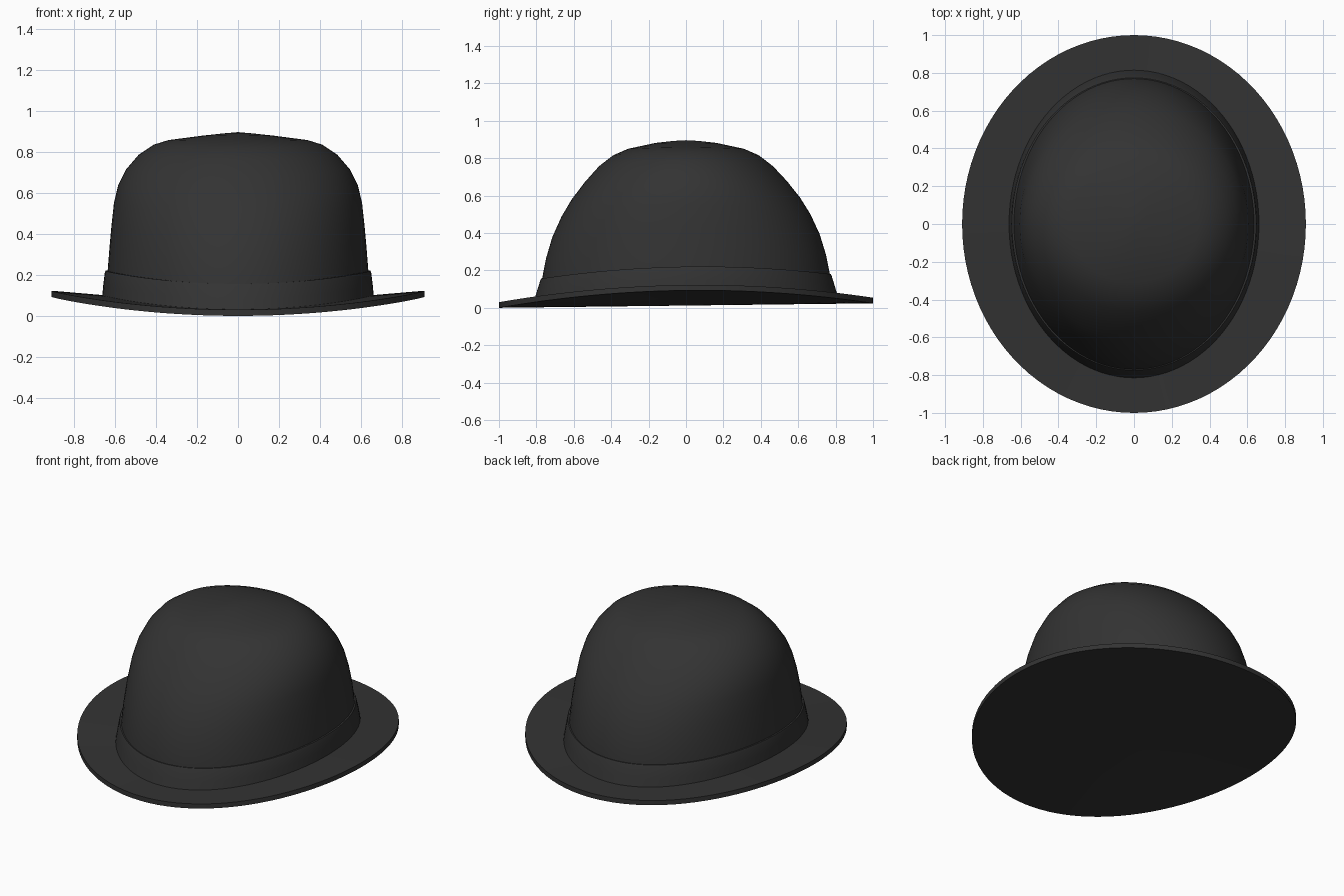
import bpy, bmesh, math

SEG = 96
felt = bpy.data.materials.new("black_felt")
felt.diffuse_color = (0.033, 0.033, 0.033, 1)


def lathe(name, rings, angle=30):
    """Skin oval rings (rx, z at sides, ry, z at front/back, back tilt).
    A ring with zero radius becomes a single pole."""
    bm = bmesh.new()
    loops = []
    for rx, zx, ry, zy, tilt in rings:
        if rx == 0:
            loops.append([bm.verts.new((0, 0, zy))])
            continue
        loop = []
        for i in range(SEG):
            t = 2 * math.pi * i / SEG
            c, s = math.cos(t), math.sin(t)
            loop.append(bm.verts.new((rx * c, ry * s, zy + (zx - zy) * c * c + tilt * s)))
        loops.append(loop)
    for a, b in zip(loops, loops[1:]):
        for i in range(SEG):
            j = (i + 1) % SEG
            if len(a) == 1:
                bm.faces.new((a[0], b[j], b[i]))
            elif len(b) == 1:
                bm.faces.new((a[i], a[j], b[0]))
            else:
                bm.faces.new((a[i], a[j], b[j], b[i]))
    bmesh.ops.recalc_face_normals(bm, faces=bm.faces)
    me = bpy.data.meshes.new(name)
    bm.to_mesh(me)
    bm.free()
    me.materials.append(felt)
    ob = bpy.data.objects.new(name, me)
    bpy.context.collection.objects.link(ob)
    bpy.ops.object.select_all(action='DESELECT')
    ob.select_set(True)
    bpy.context.view_layer.objects.active = ob
    bpy.ops.object.shade_smooth_by_angle(angle=math.radians(angle))
    return ob


# Brim: closed underside, thin rim turned up at the sides
lathe("brim", [
    (0, 0.012, 0, 0.012, 0),
    (0.45, 0.052, 0.5, 0.012, 0.006),
    (0.91, 0.093, 1.0, 0.012, 0.012),
    (0.91, 0.122, 1.0, 0.042, 0.012),
    (0.64, 0.099, 0.78, 0.042, 0.010),
])

# Hat band: sloping ribbon with a small ledge against the crown
lathe("hat_band", [
    (0.662, 0.098, 0.815, 0.040, 0.010),
    (0.657, 0.150, 0.800, 0.090, 0.011),
    (0.650, 0.208, 0.779, 0.158, 0.012),
    (0.646, 0.220, 0.774, 0.168, 0.012),
    (0.632, 0.220, 0.765, 0.168, 0.012),
])

# Crown: oval dome, boxier across the width than along the length
lathe("crown", [
    (0.640, 0.100, 0.780, 0.045, 0.010),
    (0.636, 0.215, 0.770, 0.165, 0.012),
    (0.626, 0.340, 0.748, 0.275, 0.010),
    (0.617, 0.440, 0.715, 0.385, 0.008),
    (0.605, 0.550, 0.665, 0.495, 0.006),
    (0.585, 0.635, 0.610, 0.585, 0.004),
    (0.545, 0.715, 0.540, 0.675, 0.002),
    (0.485, 0.785, 0.465, 0.757, 0),
    (0.410, 0.835, 0.390, 0.815, 0),
    (0.340, 0.857, 0.310, 0.850, 0),
    (0.180, 0.878, 0.160, 0.882, 0),
    (0.080, 0.889, 0.070, 0.892, 0),
    (0, 0.896, 0, 0.896, 0),
], 40)
